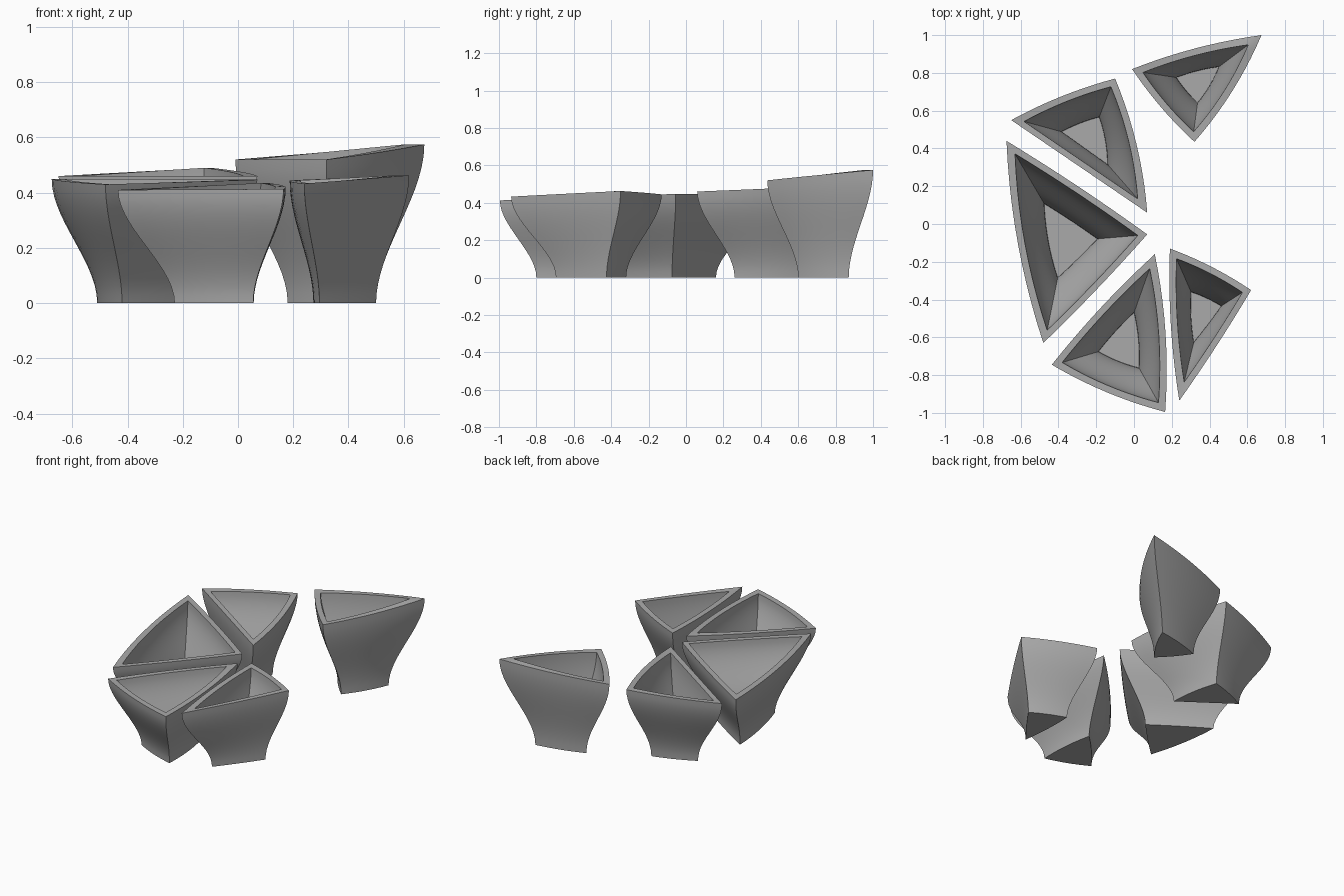
import bpy
import bmesh
from mathutils import Vector

cube = bpy.data.objects.get("Cube")
if cube:
    bpy.data.objects.remove(cube, do_unlink=True)

grey = bpy.data.materials.new("plain grey")
grey.use_nodes = True
colour = (0.4, 0.4, 0.4, 1)
grey.diffuse_color = colour
grey.node_tree.nodes["Principled BSDF"].inputs["Base Color"].default_value = colour

SEGMENTS = 10   # divisions along each side
LEVELS = 14     # divisions up each wall
FLOOR = 0.03


def inset(tri, d):
    """Move the three sides of a triangle inward by d."""
    a, b, c = tri
    la, lb, lc = (b - c).length, (c - a).length, (a - b).length
    p = la + lb + lc
    centre = (a * la + b * lb + c * lc) / p
    area = abs((b - a).cross(c - a)) / 2
    k = 1 - d * p / (2 * area)
    return [centre + (v - centre) * k for v in tri]


def ring(bm, tri, heights, bows):
    """One closed loop of vertices round a triangle with bowed sides."""
    verts = []
    centre = (tri[0] + tri[1] + tri[2]) / 3
    for i in range(3):
        a, b = tri[i], tri[(i + 1) % 3]
        side = b - a
        out = Vector((side.y, -side.x))
        if out.dot((a + b) / 2 - centre) < 0:
            out = -out
        for s in range(SEGMENTS):
            u = s / SEGMENTS
            p = a.lerp(b, u) + out * bows[i] * 4 * u * (1 - u)
            z = heights[i] * (1 - u) + heights[(i + 1) % 3] * u
            verts.append(bm.verts.new((p.x, p.y, z)))
    return verts


def planter(name, rim, base, heights, bows):
    rim = [Vector(p) for p in rim]
    base = [Vector(p) for p in base]
    bm = bmesh.new()
    rings = []

    def wall(low, high, floor, order):
        # S-curved wall, upright at the foot and at the rim
        for step in order:
            t = step / LEVELS
            s = t * t * (3 - 2 * t)
            tri = [p.lerp(q, s) for p, q in zip(low, high)]
            zs = [floor + (h - floor) * t for h in heights]
            rings.append(ring(bm, tri, zs, bows))

    wall(base, rim, 0, range(LEVELS + 1))
    wall(inset(base, 0.025), inset(rim, 0.032), FLOOR, range(LEVELS, -1, -1))
    for low, high in zip(rings, rings[1:]):
        n = len(low)
        for i in range(n):
            j = (i + 1) % n
            bm.faces.new((low[i], low[j], high[j], high[i]))
    bm.faces.new(rings[0])
    bm.faces.new(rings[-1])
    bmesh.ops.recalc_face_normals(bm, faces=bm.faces)

    mesh = bpy.data.meshes.new(name)
    bm.to_mesh(mesh)
    bm.free()
    mesh.materials.append(grey)
    obj = bpy.data.objects.new(name, mesh)
    bpy.context.collection.objects.link(obj)
    bpy.ops.object.select_all(action='DESELECT')
    obj.select_set(True)
    bpy.context.view_layer.objects.active = obj
    bpy.ops.object.shade_smooth_by_angle(angle=0.6)


# Five three-sided planters: rim corners, foot corners, rim heights, side bows
planter("planter_back_left",
        [(-0.01, 0.82), (0.675, 1.0), (0.32, 0.435)],
        [(0.18, 0.79), (0.50, 0.87), (0.34, 0.60)],
        (0.52, 0.575, 0.52), (0.03, 0.04, 0.03))
planter("planter_back_right",
        [(-0.65, 0.55), (-0.10, 0.77), (0.07, 0.06)],
        [(-0.435, 0.495), (-0.165, 0.60), (-0.105, 0.26)],
        (0.46, 0.49, 0.46), (0.03, 0.04, 0.0))
planter("planter_right",
        [(-0.675, 0.44), (0.07, -0.055), (-0.48, -0.63)],
        [(-0.51, 0.16), (-0.155, -0.075), (-0.42, -0.335)],
        (0.45, 0.447, 0.43), (0.01, 0.01, 0.035))
planter("planter_front",
        [(-0.435, -0.745), (0.11, -0.16), (0.165, -0.995)],
        [(-0.23, -0.685), (0.02, -0.41), (0.055, -0.80)],
        (0.41, 0.435, 0.413), (0.02, 0.035, 0.035))
planter("planter_left",
        [(0.19, -0.13), (0.62, -0.35), (0.24, -0.935)],
        [(0.275, -0.32), (0.50, -0.425), (0.295, -0.695)],
        (0.445, 0.463, 0.433), (0.03, 0.01, 0.025))
